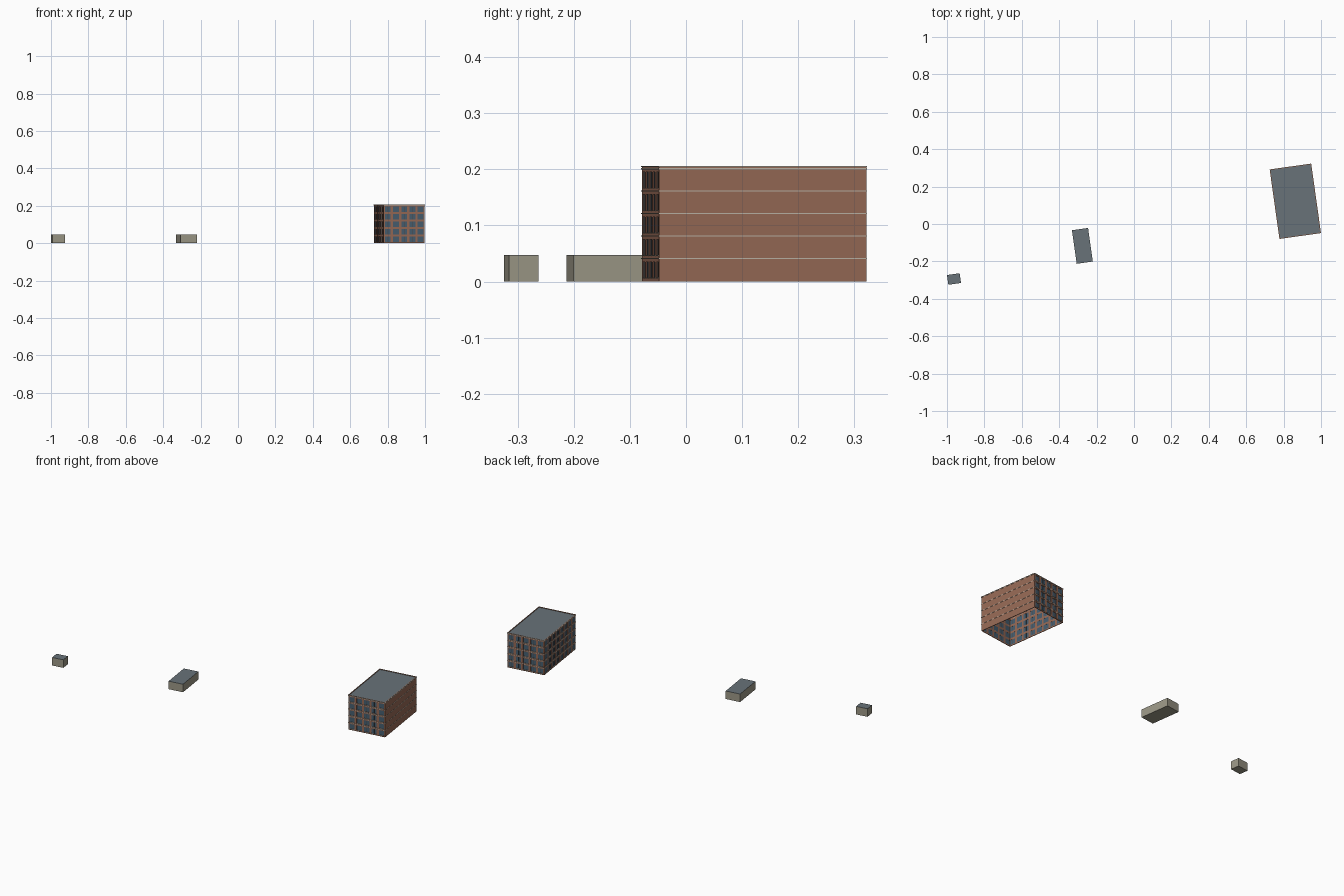
import bpy, bmesh
from math import radians, pi
from mathutils import Matrix, Vector

if "Cube" in bpy.data.objects:
    bpy.data.objects.remove(bpy.data.objects["Cube"])

ANG = radians(8)


def mat(name, rgb):
    m = bpy.data.materials.new(name)
    m.diffuse_color = (*rgb, 1)
    m.use_nodes = True
    m.node_tree.nodes["Principled BSDF"].inputs["Base Color"].default_value = m.diffuse_color
    return m


BRICK = mat("brick", (0.30, 0.14, 0.09))
GLASS = mat("glass", (0.06, 0.11, 0.16))
TRIM = mat("trim", (0.50, 0.45, 0.38))
ROOF = mat("roofing", (0.14, 0.17, 0.19))
STONE = mat("stone", (0.33, 0.31, 0.24))
FRAME = mat("frame", (0.07, 0.07, 0.07))


def build(name, boxes, material, place):
    """One object from (x0, x1, y0, y1, z0, z1[, frame matrix]) boxes."""
    bm = bmesh.new()
    for b in boxes:
        x0, x1, y0, y1, z0, z1 = b[:6]
        m = (Matrix.Translation(((x0 + x1) / 2, (y0 + y1) / 2, (z0 + z1) / 2))
             @ Matrix.Diagonal((x1 - x0, y1 - y0, z1 - z0, 1)))
        bmesh.ops.create_cube(bm, size=1, matrix=(b[6] @ m) if len(b) > 6 else m)
    bm.transform(place)
    me = bpy.data.meshes.new(name)
    bm.to_mesh(me)
    bm.free()
    me.materials.append(material)
    ob = bpy.data.objects.new(name, me)
    bpy.context.collection.objects.link(ob)
    return ob


def placed(x, y):
    return Matrix.Translation((x, y, 0)) @ Matrix.Rotation(ANG, 4, 'Z')


# two plain low sheds
for name, x, y, w, d in (("middle_shed", -0.276, -0.117, 0.087, 0.181),
                         ("small_shed", -0.9625, -0.294, 0.0684, 0.0525)):
    p = placed(x, y)
    build(name + "_walls", [(-w / 2, w / 2, -d / 2, d / 2, 0, 0.0465)], STONE, p)
    build(name + "_roof", [(-w / 2, w / 2, -d / 2, d / 2, 0.0465, 0.0475)], ROOF, p)

# five-storey brick block
P = placed(0.8625, 0.1215)
W, D, FLOORS, FH, TOP = 0.222, 0.373, 5, 0.04, 0.2055
T = 0.003
brick, glass, trim, frame = [], [], [], []


def facade(turn, length, offset, bays):
    """Windowed wall: local x along wall, outside towards -y."""
    M = Matrix.Rotation(turn, 4, 'Z') @ Matrix.Translation((0, -offset, 0))
    h, step, pier = length / 2, length / bays, 0.013
    for i in range(bays + 1):
        c = -h + i * step
        brick.append((max(c - pier / 2, -h), min(c + pier / 2, h), 0, T, 0, TOP, M))
    for k in range(FLOORS + 1):
        z = k * FH
        brick.append((-h, h, 0.0003, T, max(z - 0.005, 0), min(z + 0.007, TOP), M))
    glass.append((-h + T, h - T, 0.002, 0.0026, 0.001, 0.2, M))
    for i in range(bays):
        c = -h + (i + 0.5) * step
        a = step / 2 - pier / 2
        for k in range(FLOORS):
            z0, z1 = k * FH + 0.007, (k + 1) * FH - 0.005
            frame.append((c - 0.0008, c + 0.0008, 0.001, T, z0, z1, M))
            trim.append((c - a - 0.001, c + a + 0.001, -0.001, T, z0 - 0.0012, z0, M))


facade(0, W, D / 2, 5)
facade(pi, W, D / 2, 5)
facade(-pi / 2, D, W / 2, 8)
# blank east wall
brick.append((W / 2 - T, W / 2, -D / 2, D / 2, 0, TOP))

# floor bands and parapet cap as rings around the block
def ring(z0, z1, out):
    a, b = W / 2 + out, D / 2 + out
    t = T + out
    return [(-a, a, -b, -b + t, z0, z1), (-a, a, b - t, b, z0, z1),
            (-a, -a + t, -b, b, z0, z1), (a - t, a, -b, b, z0, z1)]


for k in range(1, FLOORS + 1):
    trim += ring(k * FH, k * FH + 0.0022, 0.0012)
trim += ring(TOP - 0.0012, TOP, 0.0012)

build("brick_walls", brick, BRICK, P)
build("window_glass", glass, GLASS, P)
build("window_mullions", frame, FRAME, P)
build("sills_and_bands", trim, TRIM, P)
build("block_roof", [(-W / 2 + T, W / 2 - T, -D / 2 + T, D / 2 - T, 0.2005, 0.2025)], ROOF, P)
